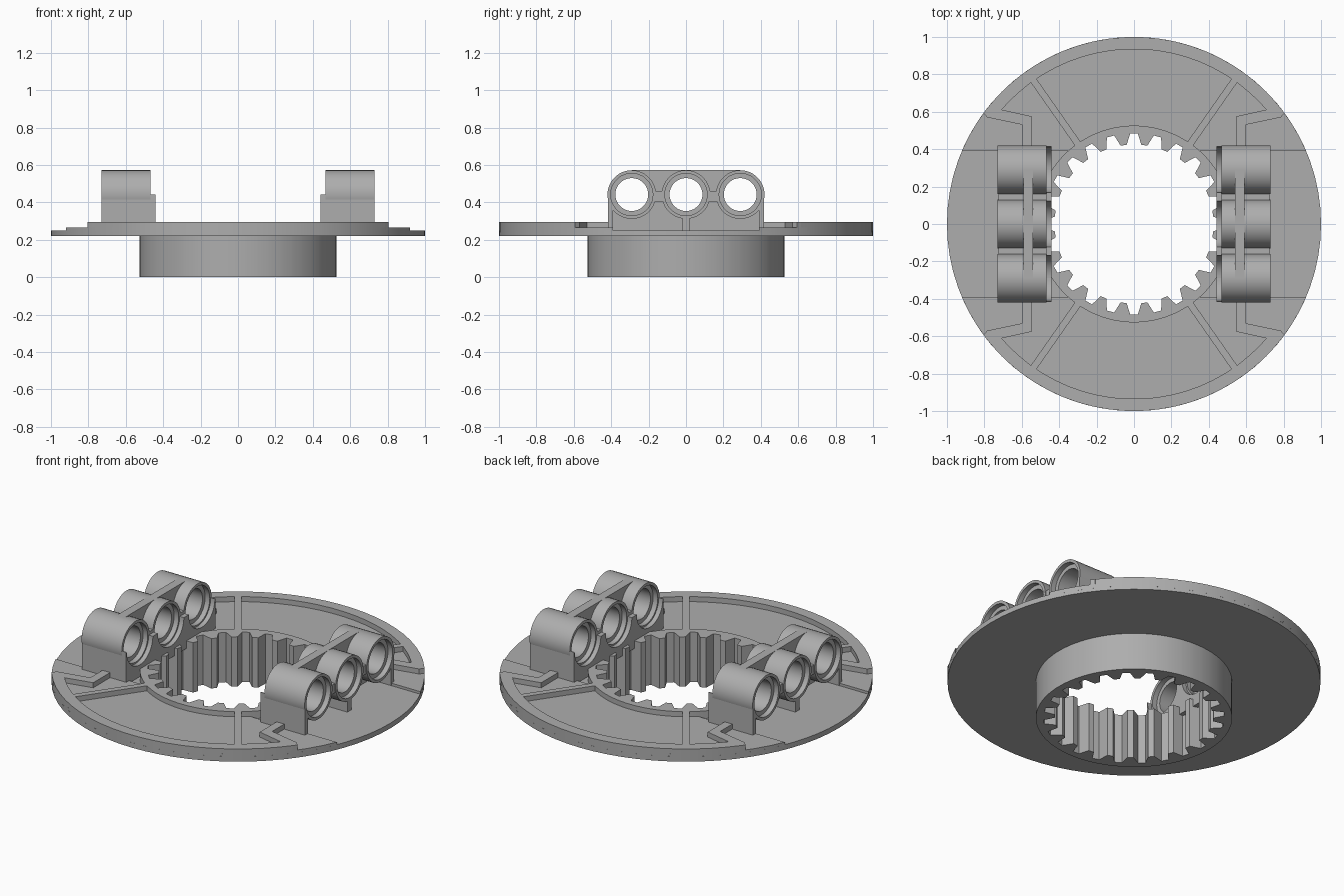
import bpy, bmesh
from math import sin, cos, radians, hypot

cube = bpy.data.objects.get("Cube")
if cube:
    bpy.data.objects.remove(cube, do_unlink=True)

grey = bpy.data.materials.new("light_grey")
grey.use_nodes = True
colour = (0.42, 0.42, 0.42, 1)
grey.diffuse_color = colour
grey.node_tree.nodes["Principled BSDF"].inputs["Base Color"].default_value = colour

BASE, LOW, FLOOR, TOP = 0.22, 0.25, 0.265, 0.295   # plate levels
PITCH, AXIS, TUBE, BORE, SEAT = 0.29, 0.442, 0.13, 0.088, 0.113
FIT = 0.122                                        # webs end inside the tube wall
INNER, FACE, OUTER = 0.44, 0.467, 0.73             # connector x positions
END = 0.417


def polar(r, a):
    return (r * cos(radians(a)), r * sin(radians(a)))


def arc(r, a0, a1, cx=0, cy=0, n=16):
    pts = [polar(r, a0 + (a1 - a0) * i / n) for i in range(n + 1)]
    return [(cx + x, cy + y) for x, y in pts]


def prism(bm, pts, lo, hi, axis="z"):
    """Extrude an outline along z, or a (y, z) outline along x."""
    def place(p, d):
        return (p[0], p[1], d) if axis == "z" else (d, p[0], p[1])
    a = [bm.verts.new(place(p, lo)) for p in pts]
    b = [bm.verts.new(place(p, hi)) for p in pts]
    bm.faces.new(a[::-1])
    bm.faces.new(b)
    for i in range(len(pts)):
        j = (i + 1) % len(pts)
        bm.faces.new((a[i], a[j], b[j], b[i]))


def box(bm, x0, x1, y0, y1, z0, z1):
    prism(bm, [(x0, y0), (x1, y0), (x1, y1), (x0, y1)], z0, z1)


def loft(bm, loops):
    """Join closed loops into a closed tube-like solid."""
    rows = [[bm.verts.new(p) for p in loop] for loop in loops]
    for k, row in enumerate(rows):
        nxt = rows[(k + 1) % len(rows)]
        for i in range(len(row)):
            j = (i + 1) % len(row)
            bm.faces.new((row[i], row[j], nxt[j], nxt[i]))


def finish(name, bm, mirror=(False, False)):
    bmesh.ops.recalc_face_normals(bm, faces=bm.faces)
    mesh = bpy.data.meshes.new(name)
    bm.to_mesh(mesh)
    bm.free()
    mesh.materials.append(grey)
    obj = bpy.data.objects.new(name, mesh)
    bpy.context.collection.objects.link(obj)
    if any(mirror):
        mod = obj.modifiers.new("mirror", "MIRROR")
        mod.use_axis = (*mirror, False)
        mod.use_mirror_merge = False
    bpy.ops.object.select_all(action="DESELECT")
    obj.select_set(True)
    bpy.context.view_layer.objects.active = obj
    bpy.ops.object.shade_smooth_by_angle(angle=radians(25))
    return obj


# Round base plate with a central opening
bm = bmesh.new()
loops = [[(*polar(r, i * 5), z) for i in range(72)]
         for r, z in ((0.51, BASE), (1, BASE), (1, LOW), (0.51, LOW))]
loft(bm, loops)
finish("base_plate", bm)

# Hub ring with internal gear teeth
bm = bmesh.new()
ROOT, TIP, HUB = 0.485, 0.425, 0.526
inner, outer = [], []
for t in range(24):
    for off, r in ((-2.4, ROOT), (2.4, ROOT), (5.3, TIP), (9.7, TIP)):
        a = 90 + t * 15 + off
        inner.append(polar(r, a))
        outer.append(polar(HUB, a))
loft(bm, [[(*p, z) for p in ring] for ring, z in
          ((inner, 0), (outer, 0), (outer, TOP), (inner, TOP))])
finish("internal_gear_hub", bm)

# Raised floor of the front and back sectors
bm = bmesh.new()
prism(bm, arc(1, 23, 157, n=27) + [(-0.33, 0.39)] + arc(0.51, 129, 51, n=12)
      + [(0.33, 0.39)], LOW - 0.01, FLOOR)
finish("sector_floor", bm, (False, True))

# Outer rim along front and back
bm = bmesh.new()
prism(bm, arc(1, 37.5, 142.5, n=21) + arc(0.935, 141, 39, n=21), LOW, TOP)
finish("outer_rim", bm, (False, True))

# Radial spokes
bm = bmesh.new()
ux, uy = polar(1, 55)
prism(bm, [(r * ux - w * uy, r * uy + w * ux) for r, w in
           ((0.515, -0.018), (0.945, -0.018), (0.945, 0.018), (0.515, 0.018))], LOW, TOP)
finish("spoke", bm, (True, True))

# Bent ridges running from the rim to the connectors
bm = bmesh.new()
prism(bm, [(0.545, 0.39), (0.595, 0.39), (0.595, 0.53), (0.785, 0.57),
           polar(1, 36.4), polar(1, 38), (0.72, 0.614), (0.545, 0.575)], LOW, TOP)
finish("bent_ridge", bm, (True, True))

# Three pin tubes with seats at both mouths
bm = bmesh.new()
SECTION = ((FACE, TUBE), (OUTER, TUBE), (OUTER, SEAT), (OUTER - 0.03, SEAT),
           (OUTER - 0.03, BORE), (FACE + 0.03, BORE), (FACE + 0.03, SEAT), (FACE, SEAT))
for c in (-PITCH, 0, PITCH):
    circle = [polar(1, i * 10) for i in range(36)]
    loft(bm, [[(x, c + r * p, AXIS + r * q) for p, q in circle] for x, r in SECTION])
finish("pin_tubes", bm, (True, False))


# Webs and walls that hold the tubes
def end_wall(bm, s, x0, x1, last):
    """Piece outside an end tube, following the tube down to angle last."""
    curve = arc(FIT, 0, last, PITCH, AXIS)
    pts = [(curve[-1][0], LOW), (END, LOW), (END, AXIS)] + curve
    prism(bm, [(s * y, z) for y, z in pts], x0, x1, "x")


bm = bmesh.new()
for s in (-1, 1):
    # full-height middle web between neighbouring tubes
    prism(bm, [(s * y, z) for y, z in
               [(0, LOW), (PITCH, LOW)] + arc(FIT, 270, 90, PITCH, AXIS)
               + [(PITCH, AXIS + TUBE), (0, AXIS + TUBE)]
               + arc(FIT, 90, -90, 0, AXIS)], 0.54, 0.592, "x")
    # inner plate scalloped under the tubes
    prism(bm, [(s * y, z) for y, z in
               [(0, LOW), (PITCH, LOW)] + arc(FIT, 270, 180, PITCH, AXIS)
               + arc(FIT, 0, -90, 0, AXIS)], INNER, FACE + 0.003, "x")
    end_wall(bm, s, INNER, FACE + 0.003, -90)
    end_wall(bm, s, 0.54, 0.592, -90)
    end_wall(bm, s, INNER, OUTER, -35)
    # short bridge in the gap between tubes
    gap = sorted((s * FIT, s * (PITCH - FIT)))
    box(bm, FACE, OUTER - 0.005, *gap, 0.405, 0.46)
# foot under the middle tube
box(bm, INNER, OUTER, -0.02, 0.02, LOW, 0.32)
finish("connector_walls", bm, (True, False))
